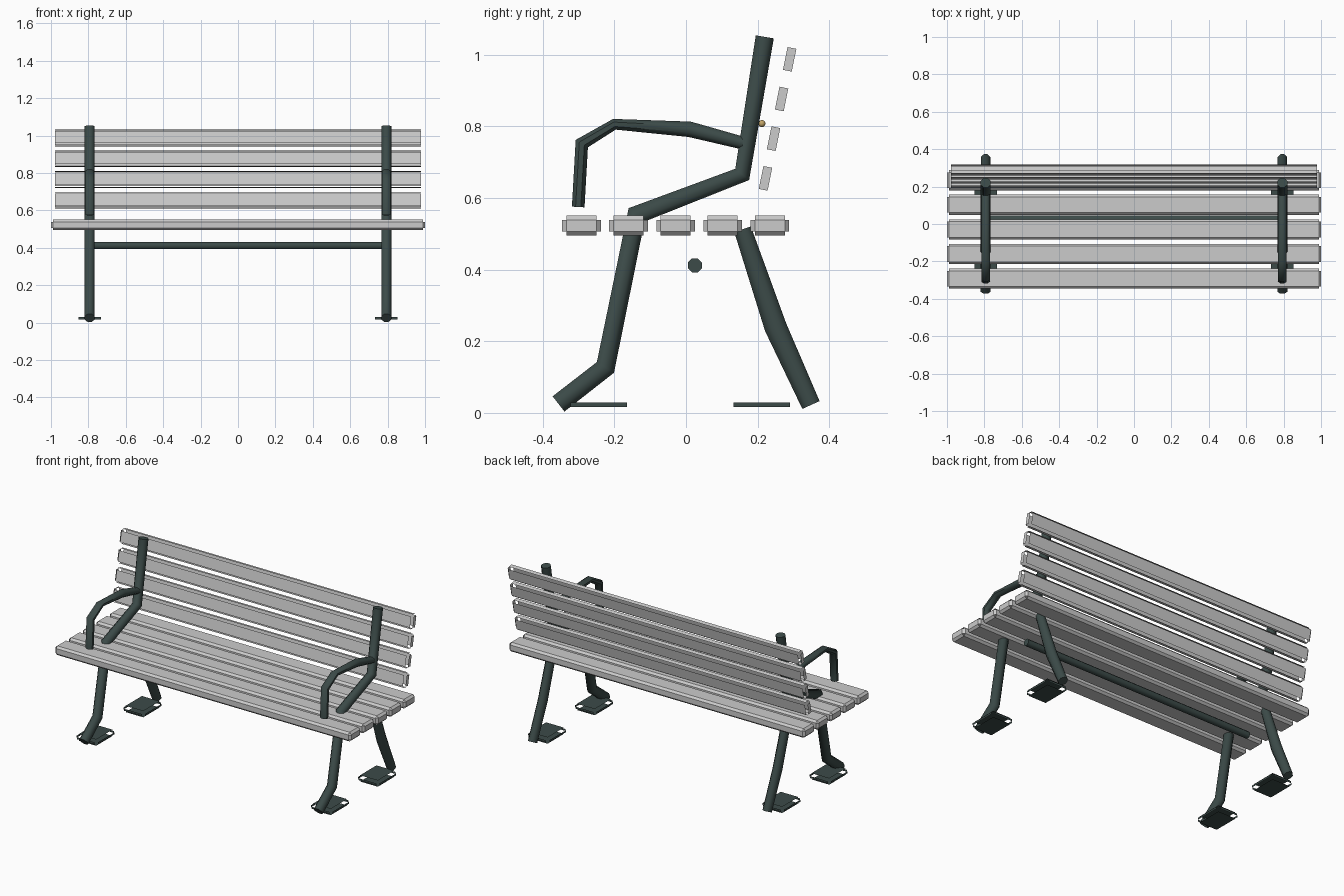
import bpy, bmesh, math
from mathutils import Vector, Matrix

if "Cube" in bpy.data.objects:
    bpy.data.objects.remove(bpy.data.objects["Cube"])


def material(name, color):
    m = bpy.data.materials.new(name)
    m.diffuse_color = (*color, 1)
    m.use_nodes = True
    m.node_tree.nodes["Principled BSDF"].inputs["Base Color"].default_value = m.diffuse_color
    return m


IRON = material("dark_green_iron", (0.045, 0.07, 0.066))
BRASS = material("brass", (0.55, 0.38, 0.14))


def finish(bm, name, mat=None, smooth=False):
    me = bpy.data.meshes.new(name)
    bm.to_mesh(me)
    bm.free()
    ob = bpy.data.objects.new(name, me)
    bpy.context.collection.objects.link(ob)
    if mat:
        me.materials.append(mat)
    if smooth:
        bpy.ops.object.select_all(action='DESELECT')
        ob.select_set(True)
        bpy.context.view_layer.objects.active = ob
        bpy.ops.object.shade_smooth_by_angle(angle=math.radians(50))
    return ob


# Chamfered board; max_axes 2 leaves the corners open, 1 leaves all chamfers open
def board(name, size, loc, bevel, max_axes, tilt=0, mat=None):
    bm = bmesh.new()
    bmesh.ops.create_cube(bm, size=1, matrix=Matrix.Diagonal((*size, 1)))
    bmesh.ops.bevel(bm, geom=bm.edges[:], offset=bevel, segments=1,
                    affect='EDGES', profile=0.5)
    bm.normal_update()
    loose = [f for f in bm.faces if sum(abs(c) > 0.1 for c in f.normal) > max_axes]
    bmesh.ops.delete(bm, geom=loose, context='FACES')
    ob = finish(bm, name, mat)
    ob.location = loc
    ob.rotation_euler.x = tilt
    return ob


# Mitred bar swept along (y, z, half thickness) points at a given x
def bar(name, x, path, half_x, sides=8):
    bm = bmesh.new()
    pts = [Vector((0, p[0], p[1])) for p in path]
    rings = []
    for i, p in enumerate(pts):
        a = (p - pts[i - 1]).normalized() if i else None
        b = (pts[i + 1] - p).normalized() if i < len(pts) - 1 else None
        a, b = a or b, b or a
        t = (a + b).normalized()
        n = Vector((0, -t.z, t.y))
        r = path[i][2] * min(1.3, 1 / max(0.3, t.dot(a)))
        ring = []
        for k in range(sides):
            ang = 2 * math.pi * (k + 0.5) / sides
            q = p + n * r * math.cos(ang) * 1.06
            ring.append(bm.verts.new((x + half_x * 1.06 * math.sin(ang), q.y, q.z)))
        rings.append(ring)
    for r0, r1 in zip(rings, rings[1:]):
        for k in range(sides):
            j = (k + 1) % sides
            bm.faces.new((r0[k], r0[j], r1[j], r1[k]))
    bm.faces.new(rings[0])
    bm.faces.new(rings[-1])
    bmesh.ops.recalc_face_normals(bm, faces=bm.faces[:])
    return finish(bm, name, IRON, True)


# Seat slats
for i in range(5):
    board("seat_slat", (2.0, 0.108, 0.056), (0, -0.292 + 0.1315 * i, 0.523), 0.012, 2)

# Back slats, leaning back
for i in range(4):
    board("back_slat", (1.98, 0.046, 0.086),
          (0, 0.222 + 0.0225 * i, 0.655 + 0.1108 * i), 0.0105, 1, tilt=-0.2)

# End frames
for x in (-0.793, 0.793):
    bar("front_leg_and_back_post", x,
        [(-0.356, 0.025, 0.0275), (-0.225, 0.127, 0.027), (-0.138, 0.553, 0.026),
         (0.157, 0.666, 0.022), (0.22, 1.05, 0.026)], 0.027)
    bar("rear_leg", x,
        [(0.158, 0.513, 0.025), (0.25, 0.24, 0.032), (0.349, 0.022, 0.027)], 0.025)
    bar("armrest", x,
        [(-0.301, 0.575, 0.018), (-0.291, 0.752, 0.018), (-0.2, 0.806, 0.015),
         (0.01, 0.792, 0.022), (0.165, 0.752, 0.018)], 0.023)
    # Foot plates
    for y in (-0.244, 0.211):
        board("foot_plate", (0.146, 0.184, 0.038), (x, y, 0.023), 0.013, 1, mat=IRON)
    # Bolt head behind the post
    bm = bmesh.new()
    bmesh.ops.create_uvsphere(bm, u_segments=10, v_segments=6, radius=0.01)
    finish(bm, "bolt", BRASS, True).location = (x, 0.212, 0.808)

# Stretcher bar under the seat
bm = bmesh.new()
bmesh.ops.create_cone(bm, cap_ends=True, segments=8, radius1=0.021, radius2=0.021,
                      depth=1.56, matrix=Matrix.Translation((0, 0.025, 0.412))
                      @ Matrix.Rotation(math.pi / 2, 4, 'Y')
                      @ Matrix.Rotation(math.pi / 8, 4, 'Z'))
finish(bm, "stretcher", IRON, True)
